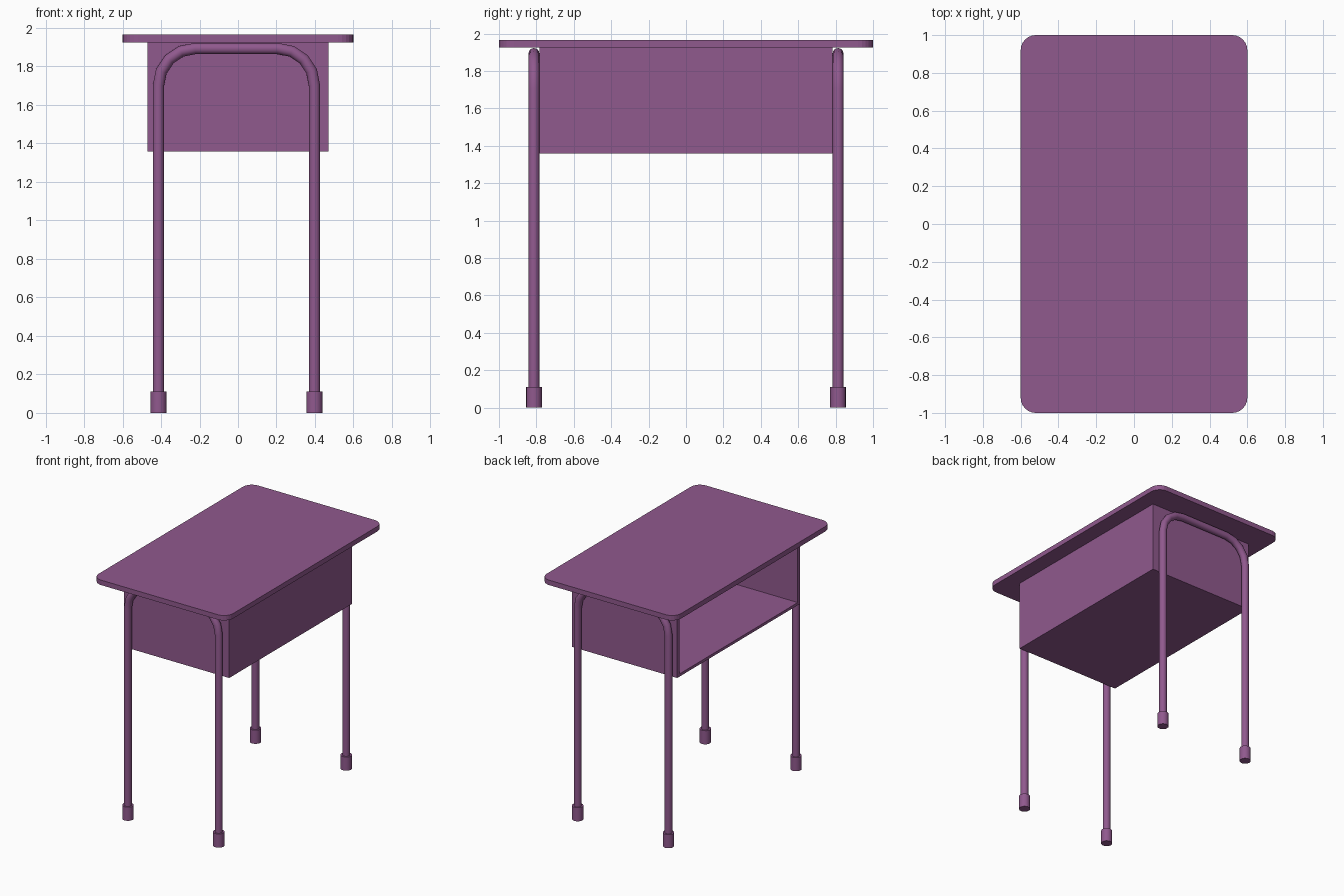
import bpy, bmesh, math
from mathutils import Vector

if "Cube" in bpy.data.objects:
    bpy.data.objects.remove(bpy.data.objects["Cube"])

mat = bpy.data.materials.new("purple")
mat.diffuse_color = (0.28, 0.10, 0.27, 1)
mat.use_nodes = True
mat.node_tree.nodes["Principled BSDF"].inputs["Base Color"].default_value = mat.diffuse_color


def finish(name, bm, smooth=False):
    bmesh.ops.recalc_face_normals(bm, faces=bm.faces)
    me = bpy.data.meshes.new(name)
    bm.to_mesh(me)
    bm.free()
    me.materials.append(mat)
    ob = bpy.data.objects.new(name, me)
    bpy.context.collection.objects.link(ob)
    if smooth:
        bpy.ops.object.select_all(action='DESELECT')
        ob.select_set(True)
        bpy.context.view_layer.objects.active = ob
        bpy.ops.object.shade_smooth_by_angle(angle=math.radians(35))
    return ob


def prism(name, pts, z0, z1):
    """Extrude a flat outline upward from z0 to z1."""
    bm = bmesh.new()
    face = bm.faces.new([bm.verts.new((x, y, z0)) for x, y in pts])
    geo = bmesh.ops.extrude_face_region(bm, geom=[face])["geom"]
    verts = [g for g in geo if isinstance(g, bmesh.types.BMVert)]
    bmesh.ops.translate(bm, verts=verts, vec=(0, 0, z1 - z0))
    return finish(name, bm)


def tube(name, path, radius, sides=16):
    """Sweep a circle along a path lying in an xz plane, mitred at each bend."""
    bm = bmesh.new()
    rings = []
    for i, p in enumerate(path):
        a = (p - path[max(i - 1, 0)]).normalized()
        b = (path[min(i + 1, len(path) - 1)] - p).normalized()
        t = (a + b).normalized()
        n = Vector((t.z, 0, -t.x))
        r = radius / max(t.dot(a), t.dot(b))
        angles = [math.tau * k / sides for k in range(sides)]
        rings.append([bm.verts.new(p + n * r * math.cos(u) + Vector((0, radius * math.sin(u), 0)))
                      for u in angles])
    for lo, hi in zip(rings, rings[1:]):
        for k in range(sides):
            j = (k + 1) % sides
            bm.faces.new((lo[k], lo[j], hi[j], hi[k]))
    bm.faces.new(rings[0])
    bm.faces.new(rings[-1])
    return finish(name, bm, True)


# Desktop with rounded corners
R = 0.08
outline = []
for q, (sx, sy) in enumerate([(1, 1), (-1, 1), (-1, -1), (1, -1)]):
    for k in range(7):
        a = math.pi / 2 * (q + k / 6)
        outline.append((sx * (0.6 - R) + R * math.cos(a), sy * (1 - R) + R * math.sin(a)))
prism("desktop", outline, 1.925, 1.965)

# Storage tray: U-shaped walls open toward -x, plus floor
X, Y, T = 0.47, 0.783, 0.03
prism("tray_walls", [(-X, -Y), (X, -Y), (X, Y), (-X, Y), (-X, Y - T),
                     (X - T, Y - T), (X - T, -Y + T), (-X, -Y + T)], 1.38, 1.925)
prism("tray_floor", [(-X, -Y), (X, -Y), (X, Y), (-X, Y)], 1.358, 1.38)

# Bent tube legs and rubber feet at both ends
CX, HALF, TOP, BEND, STEPS = -0.008, 0.405, 1.893, 0.19, 4
for label, y in (("front", -0.813), ("back", 0.813)):
    path = [Vector((CX - HALF, y, 0.05))]
    for side in (-1, 1):
        arc = []
        for k in range(STEPS + 1):
            a = math.pi / 2 * k / STEPS
            arc.append(Vector((CX + side * (HALF - BEND + BEND * math.cos(a)), y,
                               TOP - BEND + BEND * math.sin(a))))
        path += arc if side < 0 else arc[::-1]
    path.append(Vector((CX + HALF, y, 0.05)))
    tube(label + "_leg_frame", path, 0.029)
    for side, s in (("left", -1), ("right", 1)):
        x = CX + s * HALF
        tube(f"{label}_{side}_foot", [Vector((x, y, 0)), Vector((x, y, 0.11))], 0.042)
